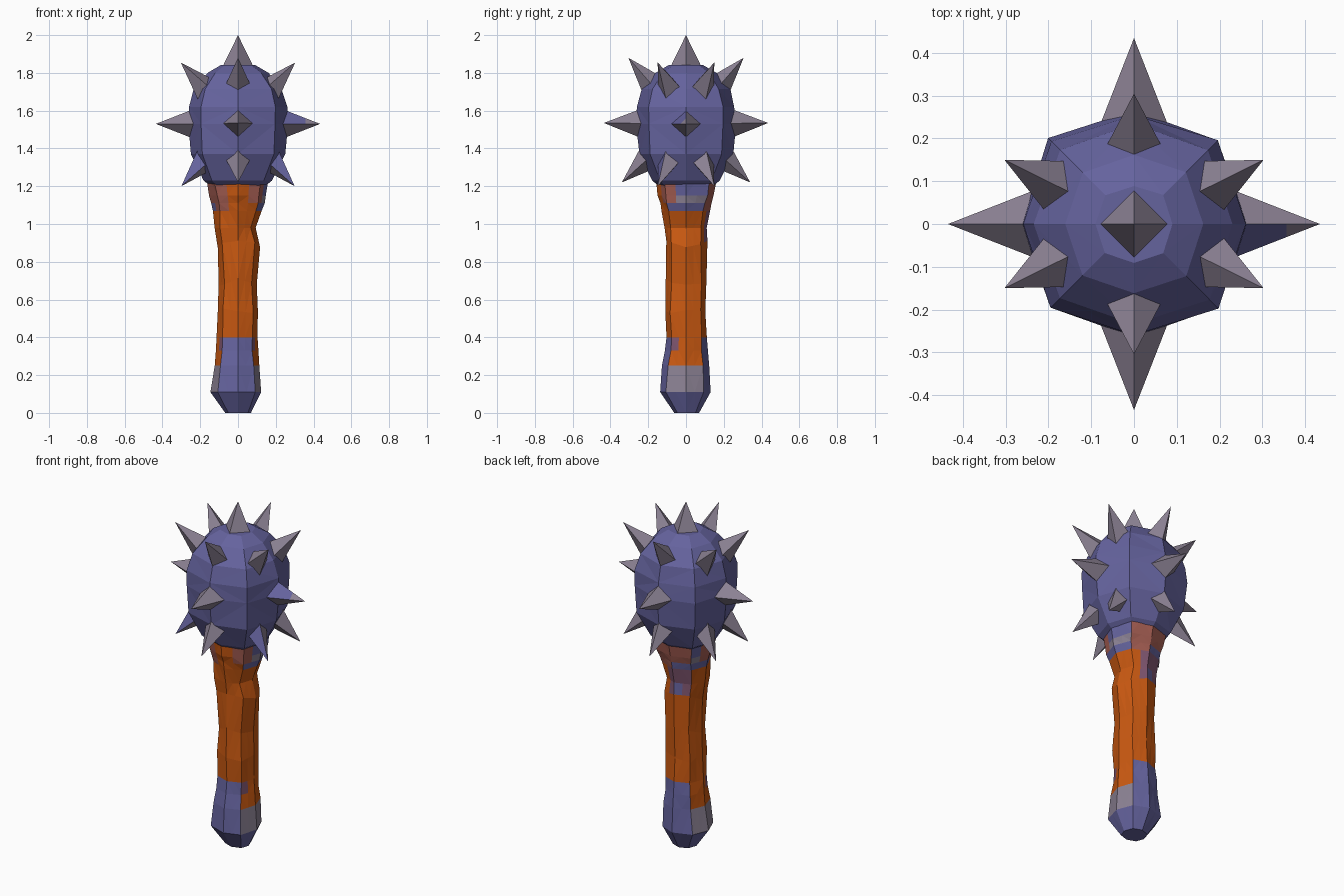
import bpy, bmesh, math, random
from mathutils import Vector

if "Cube" in bpy.data.objects:
    bpy.data.objects.remove(bpy.data.objects["Cube"])

random.seed(4)


def material(name, r, g, b):
    m = bpy.data.materials.new(name)
    lin = [((c / 255 + 0.055) / 1.055) ** 2.4 for c in (r, g, b)]
    m.diffuse_color = (*lin, 1)
    m.use_nodes = True
    m.node_tree.nodes["Principled BSDF"].inputs["Base Color"].default_value = m.diffuse_color
    return m


MATS = [material("blue_steel", 101, 99, 158), material("orange_wood", 202, 89, 17),
        material("grey_metal", 140, 130, 148), material("worn_brown", 164, 93, 82),
        material("dull_mauve", 128, 86, 112)]
BLUE, ORANGE, GREY, BROWN, MAUVE = range(5)


def finish(bm, name):
    bmesh.ops.recalc_face_normals(bm, faces=bm.faces)
    mesh = bpy.data.meshes.new(name)
    bm.to_mesh(mesh)
    bm.free()
    for m in MATS:
        mesh.materials.append(m)
    ob = bpy.data.objects.new(name, mesh)
    bpy.context.collection.objects.link(ob)
    return ob


def loft(bm, rings, colour):
    """Skin closed rings of points; colour(side, band) gives the material."""
    loops = [[bm.verts.new(p) for p in ring] for ring in rings]
    n = len(loops[0])
    for j in range(len(loops) - 1):
        for i in range(n):
            k = (i + 1) % n
            f = bm.faces.new((loops[j][i], loops[j][k], loops[j + 1][k], loops[j + 1][i]))
            f.material_index = colour(i, j)
    for loop in (loops[0], loops[-1]):
        bm.faces.new(loop).material_index = BLUE


# Handle: rough eight-sided shaft, ring = z, left, right, front, back extents
HANDLE = [(0.0, .07, .07, .06, .07), (.11, .15, .12, .14, .13), (.25, .125, .11, .125, .12),
          (.33, .117, .105, .112, .115), (.40, .11, .10, .10, .11), (.55, .11, .105, .11, .105),
          (.70, .10, .10, .105, .11), (.88, .11, .12, .105, .11), (.98, .125, .095, .115, .11),
          (1.07, .135, .13, .125, .125), (1.11, .14, .145, .14, .14), (1.15, .15, .15, .145, .15),
          (1.24, .17, .165, .155, .17), (1.32, .17, .165, .15, .18)]


def handle_ring(j):
    z, l, r, f, b = HANDLE[j]
    pts = []
    for i in range(8):
        c, s = math.cos(math.pi * i / 4), math.sin(math.pi * i / 4)
        k = random.uniform(0.96, 1.04) * (1.04 if i % 2 else 1.0)
        dz = random.uniform(-.035, .035) if 5 <= j <= 7 else 0
        pts.append(Vector((c * k * (r if c > 0 else l), s * k * (b if s > 0 else f), z + dz)))
    # split each flat side in two so that colours can change halfway
    return [p for i in range(8) for p in (pts[i], (pts[i] + pts[(i + 1) % 8]) / 2)]


def handle_colour(side, band):
    # sixteen half sides counted from +x towards +y
    right, back = side in (14, 15, 0, 1), side in (2, 3, 4, 5)
    left, front = side in (6, 7, 8, 9), side in (10, 11, 12, 13)
    if band == 0:
        return BLUE
    if band == 1:
        return GREY if right or left else BLUE
    if band in (2, 3):
        if front or back:
            return BLUE
        return MAUVE if band == 3 and side in (9, 14) else ORANGE
    if band == 7:
        return BLUE if side == 4 else MAUVE if side in (3, 5) else ORANGE
    if band == 8:
        return MAUVE if side in (3, 4, 5) else ORANGE
    if band >= 9:
        if side in (15, 0, 1, 6):
            return GREY if band == 10 else BLUE
        if side in (11, 12):
            return ORANGE
        if band == 9:
            return BLUE if side in (14, 4, 5, 7, 8) else BROWN if side in (2, 3, 9, 10) else ORANGE
        return BROWN
    return ORANGE


bm = bmesh.new()
loft(bm, [handle_ring(j) for j in range(len(HANDLE))], handle_colour)
bmesh.ops.triangulate(bm, faces=bm.faces)
finish(bm, "handle")

# Head: faceted rounded block, widest across its diagonals
HEAD = [(1.19, .13), (1.23, .18), (1.37, .248), (1.53, .262), (1.62, .258), (1.715, .232), (1.80, .16), (1.842, .09)]
rings = []
for z, r in HEAD:
    ring = []
    for i in range(8):
        a = math.radians(45 * i)
        k = r * (1.07 if i % 2 else 1.0) * random.uniform(.985, 1.015)
        ring.append((k * math.cos(a), k * math.sin(a), z))
    rings.append(ring)
bm = bmesh.new()
loft(bm, rings, lambda i, j: BLUE)
bmesh.ops.triangulate(bm, faces=bm.faces)
finish(bm, "head")

# Spikes: four-sided pyramids pointing away from the head centre
CENTRE = Vector((0, 0, 1.53))


def spike(tip, name, blue=(), reach=0.65):
    """blue lists (faces front, faces up) pairs painted blue up to reach."""
    tip = Vector(tip)
    d = (tip - CENTRE).normalized()
    side = Vector((-d.y, d.x, 0)) if abs(d.z) < .99 else Vector((1, 0, 0))
    side.normalize()
    up = d.cross(side)
    base = CENTRE + d * (.29 if d.z > .99 else .21)
    w = .088
    bm = bmesh.new()
    corners = [base + o * w for o in (side, up, -side, -up)]
    ring = [bm.verts.new(p) for p in corners]
    mid = [bm.verts.new(p.lerp(tip, reach)) for p in corners]
    apex = bm.verts.new(tip)
    bm.faces.new(ring).material_index = GREY
    for i in range(4):
        k = (i + 1) % 4
        f = bm.faces.new((ring[i], ring[k], mid[k], mid[i]))
        out = (corners[i] + corners[k]) / 2 - base
        key = (out.y < 0, out.dot(up if up.z > 0 else -up) > 0)
        f.material_index = BLUE if key in blue else GREY
        bm.faces.new((mid[i], mid[k], apex)).material_index = (
            BLUE if key in blue and reach > .8 else GREY)
    finish(bm, name)


spike((0, 0, 2.0), "top_spike")
for s in (-1, 1):
    tag = "left" if s < 0 else "right"
    end = "front" if s < 0 else "back"
    spike((.435 * s, 0, 1.53), f"middle_spike_{tag}", [(True, True)] if s > 0 else ())
    spike((0, .435 * s, 1.535), f"middle_spike_{end}")
    spike((0, .305 * s, 1.88), f"upper_spike_{end}")
    spike((0, .34 * s, 1.22), f"lower_spike_{end}")
    for t in (-1, 1):
        corner = f"{tag}_{'front' if t < 0 else 'back'}"
        spike((.303 * s, .15 * t, 1.855), f"upper_spike_{corner}")
        spike((.30 * s, .15 * t, 1.2), f"lower_spike_{corner}",
              [(True, True)] if t < 0 else (), .85)
